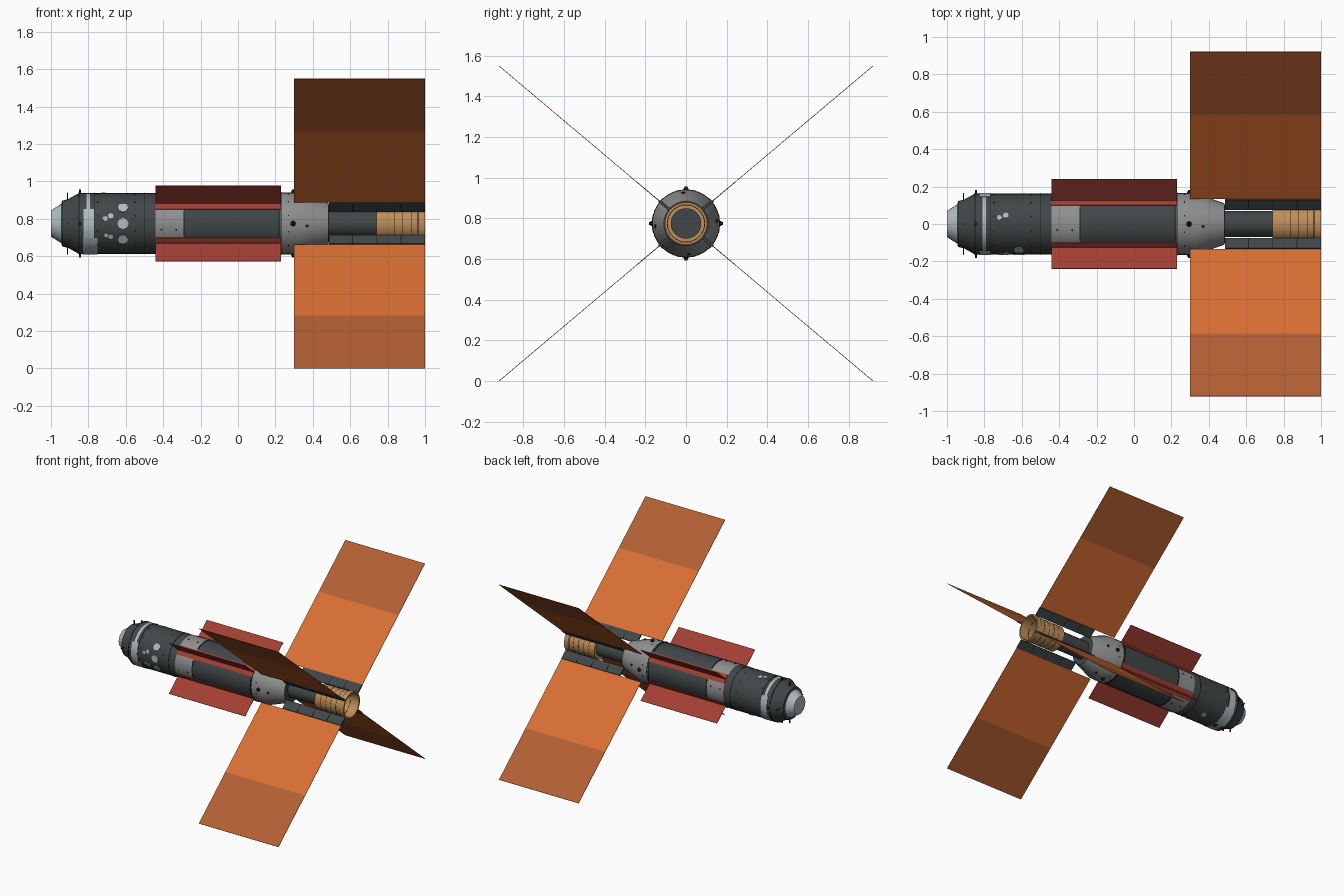
import bpy, bmesh
from math import sin, cos, radians, atan2, pi
from mathutils import Matrix, Vector

if "Cube" in bpy.data.objects:
    bpy.data.objects.remove(bpy.data.objects["Cube"])

ZC = 0.775                      # height of the long axis
R = 0.163                       # hull radius
WING = atan2(0.775, 0.92)       # tilt of the X-shaped panels
PANEL_ANGLES = [WING, pi - WING, pi + WING, -WING]


def material(name, color):
    m = bpy.data.materials.new(name)
    m.use_nodes = True
    m.diffuse_color = (*color, 1)
    m.node_tree.nodes["Principled BSDF"].inputs["Base Color"].default_value = (*color, 1)
    return m


DARK = material("dark hull grey", (0.052, 0.062, 0.065))
GREY = material("light grey", (0.28, 0.28, 0.28))
PALE = material("pale blue grey", (0.43, 0.51, 0.53))
BLACK = material("black fittings", (0.012, 0.013, 0.015))
TAN = material("tan", (0.52, 0.27, 0.1))
RED = material("radiator red", (0.37, 0.05, 0.034))
ORANGE = material("solar orange", (0.69, 0.158, 0.032))
BROWN = material("dull orange", (0.45, 0.113, 0.032))


def finish(name, bm, mats, smooth=False):
    bmesh.ops.recalc_face_normals(bm, faces=bm.faces[:])
    me = bpy.data.meshes.new(name)
    bm.to_mesh(me)
    bm.free()
    for m in mats:
        me.materials.append(m)
    ob = bpy.data.objects.new(name, me)
    bpy.context.collection.objects.link(ob)
    if smooth:
        bpy.ops.object.select_all(action='DESELECT')
        ob.select_set(True)
        bpy.context.view_layer.objects.active = ob
        bpy.ops.object.shade_smooth_by_angle(angle=radians(25))
    return ob


def on_axis(x, r, a):
    return Vector((x, r * cos(a), ZC + r * sin(a)))


def lathe(name, start, steps, sides=32, caps=True):
    """Revolve about x; each step is (x, radius, material of the band)."""
    bm = bmesh.new()
    mats = list(dict.fromkeys(s[2] for s in steps))

    def ring(x, r):
        return [bm.verts.new(on_axis(x, r, 2 * pi * i / sides)) for i in range(sides)]
    prev = first = ring(*start)
    for x, r, mat in steps:
        cur = ring(x, r)
        for i in range(sides):
            j = (i + 1) % sides
            bm.faces.new((prev[i], prev[j], cur[j], cur[i])).material_index = mats.index(mat)
        prev = cur
    if caps:
        bm.faces.new(first).material_index = mats.index(steps[0][2])
        bm.faces.new(prev).material_index = mats.index(steps[-1][2])
    return finish(name, bm, mats, True)


def radial_box(name, x0, x1, r0, r1, thick, a, mat):
    """Box whose width runs outward from the axis at angle a."""
    bm = bmesh.new()
    bmesh.ops.create_cube(bm, size=1)
    bm.transform(Matrix.Translation((0, 0, ZC)) @ Matrix.Rotation(a, 4, 'X')
                 @ Matrix.Translation(((x0 + x1) / 2, (r0 + r1) / 2, 0))
                 @ Matrix.Diagonal((x1 - x0, r1 - r0, thick, 1)))
    return finish(name, bm, [mat])


def hull_patch(name, x0, x1, a0, a1, mat, height=0.005, n=8):
    """Curved plate lying on the hull between two angles in degrees."""
    bm = bmesh.new()
    rows = []
    for i in range(n + 1):
        a = radians(a0 + (a1 - a0) * i / n)
        rows.append([bm.verts.new(on_axis(x, r, a)) for x, r in
                     ((x0, R - .003), (x0, R + height), (x1, R + height), (x1, R - .003))])
    for p, q in zip(rows, rows[1:]):
        for k in range(4):
            bm.faces.new((p[k], p[(k + 1) % 4], q[(k + 1) % 4], q[k]))
    bm.faces.new(rows[0])
    bm.faces.new(rows[-1])
    return finish(name, bm, [mat], True)


def stud(name, x, r, a, r1, r2, depth, mat, sides=8):
    """Small disc or cone standing on the hull at angle a in degrees."""
    bm = bmesh.new()
    bmesh.ops.create_cone(bm, cap_ends=True, segments=sides, radius1=r1, radius2=r2, depth=depth)
    bm.transform(Matrix.Translation((x, 0, ZC)) @ Matrix.Rotation(radians(a - 90), 4, 'X')
                 @ Matrix.Translation((0, 0, r)))
    return finish(name, bm, [mat])


# Main body: nose, collar, hull, light bands and tail cone
lathe("hull", (-1.0, 0.07), [
    (-0.945, 0.105, PALE), (-0.94, 0.122, DARK), (-0.905, 0.132, DARK), (-0.85, R, DARK),
    (-0.81, R, DARK), (-0.79, R, PALE), (-0.44, R, DARK), (-0.29, R, GREY), (0.225, R, DARK),
    (0.23, 0.166, GREY), (0.325, 0.166, GREY), (0.485, 0.11, GREY), (0.486, 0.07, DARK)])

# Tail shaft and open tan nozzle
lathe("tail_shaft", (0.48, 0.07), [(0.78, 0.07, DARK)])
lathe("docking_disc", (0.76, 0.075), [(0.80, 0.075, DARK)])
lathe("nozzle", (0.74, 0.07), [
    (0.74, 0.096, TAN), (0.96, 0.096, TAN), (0.965, 0.104, TAN), (1.0, 0.104, TAN),
    (1.0, 0.092, TAN), (0.775, 0.09, TAN), (0.775, 0.07, TAN)], caps=False)
for i in range(4):
    x = 0.79 + 0.045 * i
    lathe("nozzle_seam", (x, 0.09), [(x, 0.0972, BLACK), (x + .002, 0.0972, BLACK),
                                     (x + .002, 0.09, BLACK)], caps=False)

# Thin hoops around the hull
for x in (-0.852, -0.77, -0.5, 0.228):
    r = R + (0.005 if x > 0 else 0.002)
    lathe("hull_hoop", (x, R - .004), [(x, r, BLACK), (x + .004, r, BLACK),
                                       (x + .004, R - .004, BLACK)], caps=False)

# Four-way solar wings, arm plates, radiators and their mounting strips
for a in PANEL_ANGLES:
    radial_box("solar_wing_inner", 0.30, 1.0, 0.175, 0.766, 0.003, a, ORANGE)
    radial_box("solar_wing_outer", 0.30, 1.0, 0.766, 1.203, 0.003, a, BROWN)
    radial_box("wing_arm", 0.486, 1.0, 0.104, 0.174, 0.012, a, DARK)
    for x in (0.61, 0.74, 0.87):
        radial_box("arm_seam", x, x + .004, 0.104, 0.174, 0.0135, a, BLACK)
    radial_box("radiator", -0.44, 0.23, 0.15, 0.313, 0.004, a, RED)
    deg = a * 180 / pi
    hull_patch("radiator_strip", -0.44, 0.23, deg - 12.5, deg + 12.5, RED, 0.004)

# Raised bay covers between the strips, with dark end edges
for a in (0, 90, 180, 270):
    half = 25 if a % 180 == 0 else 33
    for x in (-0.292, 0.217):
        hull_patch("bay_edge", x, x + .006, a - half, a + half, BLACK, 0.003)

# Pale patches beside the ring band
for a0, a1, x0, x1 in ((152, 208, -0.825, -0.77), (208, 262, -0.83, -0.75),
                       (-28, 28, -0.825, -0.77), (278, 332, -0.83, -0.75)):
    hull_patch("pale_patch", x0, x1, a0, a1, PALE, 0.003)

# Small pale discs on the front and upper hull
for x, a, r in ((-.615, 180, .03), (-.615, 149, .028), (-.615, 211, .028), (-.71, 171, .014),
                (-.68, 166, .016), (-.68, 205, .014), (-.705, 202, .012),
                (-.72, 78, .014), (-.685, 74, .016), (-.615, 290, .02)):
    stud("hull_disc", x, R, a, r, r, 0.007, PALE)

# Fittings at the four compass points
for a in (0, 90, 180, 270):
    stud("tail_thruster", 0.295, 0.172, a, 0.017, 0.006, 0.02, BLACK, 6)
    stud("collar_fitting", -0.845, 0.17, a, 0.008, 0.005, 0.022, BLACK, 6)
    stud("nose_post", -0.912, 0.145, a, 0.004, 0.004, 0.04, BLACK, 6)
    stud("cone_light", 0.37, 0.152, a + 5, 0.009, 0.009, 0.008, BLACK, 6)
    for x in (-0.41, -0.33):
        stud("band_bolt", x, R, a + 12, 0.005, 0.005, 0.008, BLACK, 6)

# Rows of small bolts around the forward hull
for x in (-0.75, -0.55, 0.27):
    for i in range(12):
        stud("hull_bolt", x, R + (.003 if x > 0 else 0), i * 30 + 15, 0.004, 0.004, 0.006, BLACK, 6)
